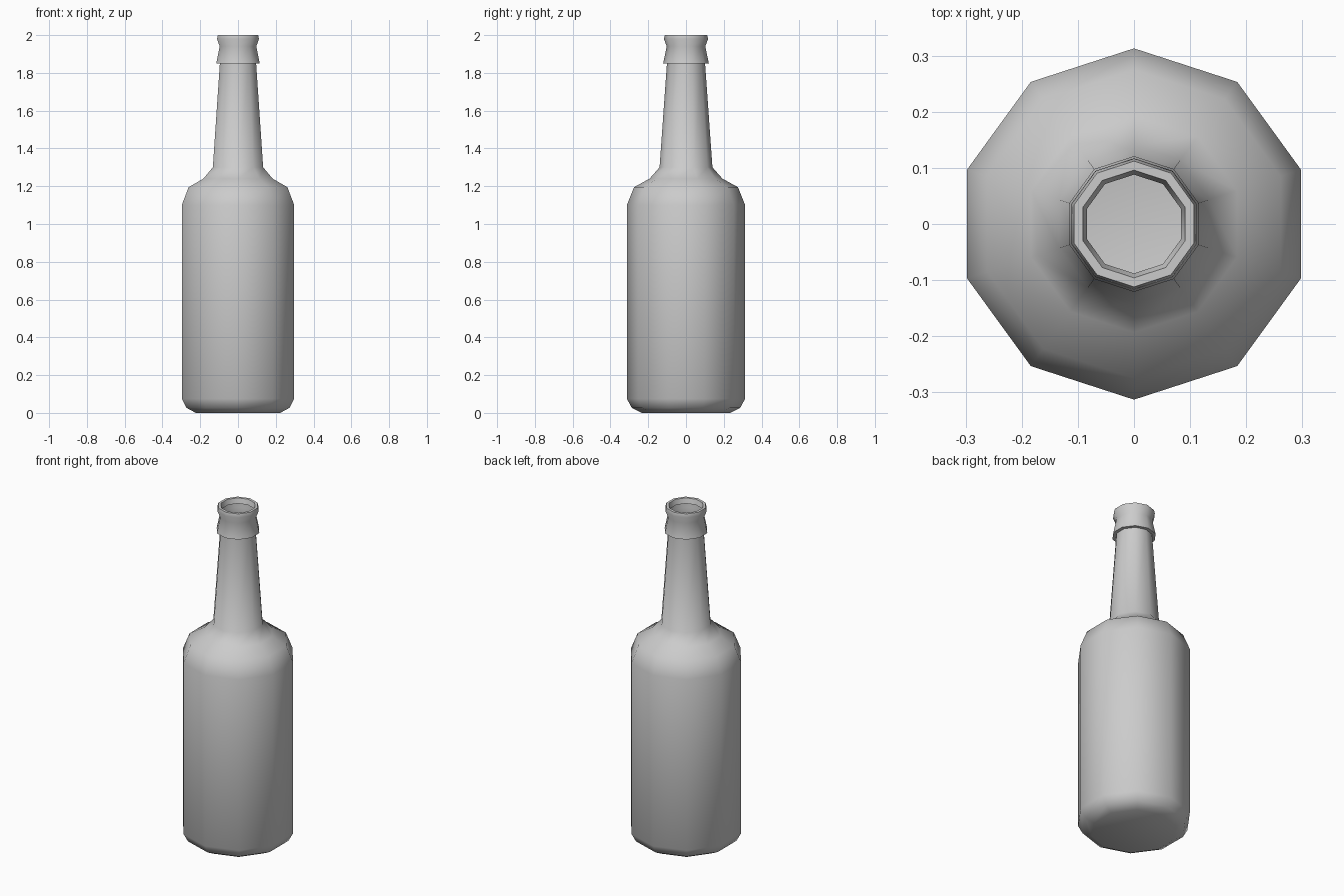
import bpy, bmesh
from math import cos, sin, pi, radians

if "Cube" in bpy.data.objects:
    bpy.data.objects.remove(bpy.data.objects["Cube"])

SIDES = 10

# Outer outline from base to mouth: (radius, height)
PROFILE = [
    (0.235, 0.0), (0.287, 0.027), (0.313, 0.075),            # rounded base
    (0.313, 1.10), (0.275, 1.195), (0.193, 1.24),            # body and shoulder
    (0.140, 1.30), (0.101, 1.85),                            # neck
    (0.121, 1.85), (0.102, 1.94), (0.117, 1.98),             # collar
    (0.112, 2.0), (0.096, 2.0), (0.088, 1.97),               # rolled lip
]


def lathe(name, profile, sides):
    bm = bmesh.new()
    rings = []
    for r, z in profile:
        rings.append([bm.verts.new((r * cos(pi / 2 + 2 * pi * i / sides),
                                    r * sin(pi / 2 + 2 * pi * i / sides), z))
                      for i in range(sides)])
    for a, b in zip(rings, rings[1:]):
        for i in range(sides):
            j = (i + 1) % sides
            bm.faces.new((a[i], a[j], b[j], b[i]))
    # flat base, open mouth
    bm.faces.new(rings[0][::-1])
    mesh = bpy.data.meshes.new(name)
    bm.to_mesh(mesh)
    bm.free()
    obj = bpy.data.objects.new(name, mesh)
    bpy.context.collection.objects.link(obj)
    return obj


bottle = lathe("bottle", PROFILE, SIDES)
bpy.context.view_layer.objects.active = bottle
bottle.select_set(True)
bpy.ops.object.shade_smooth_by_angle(angle=radians(65))
